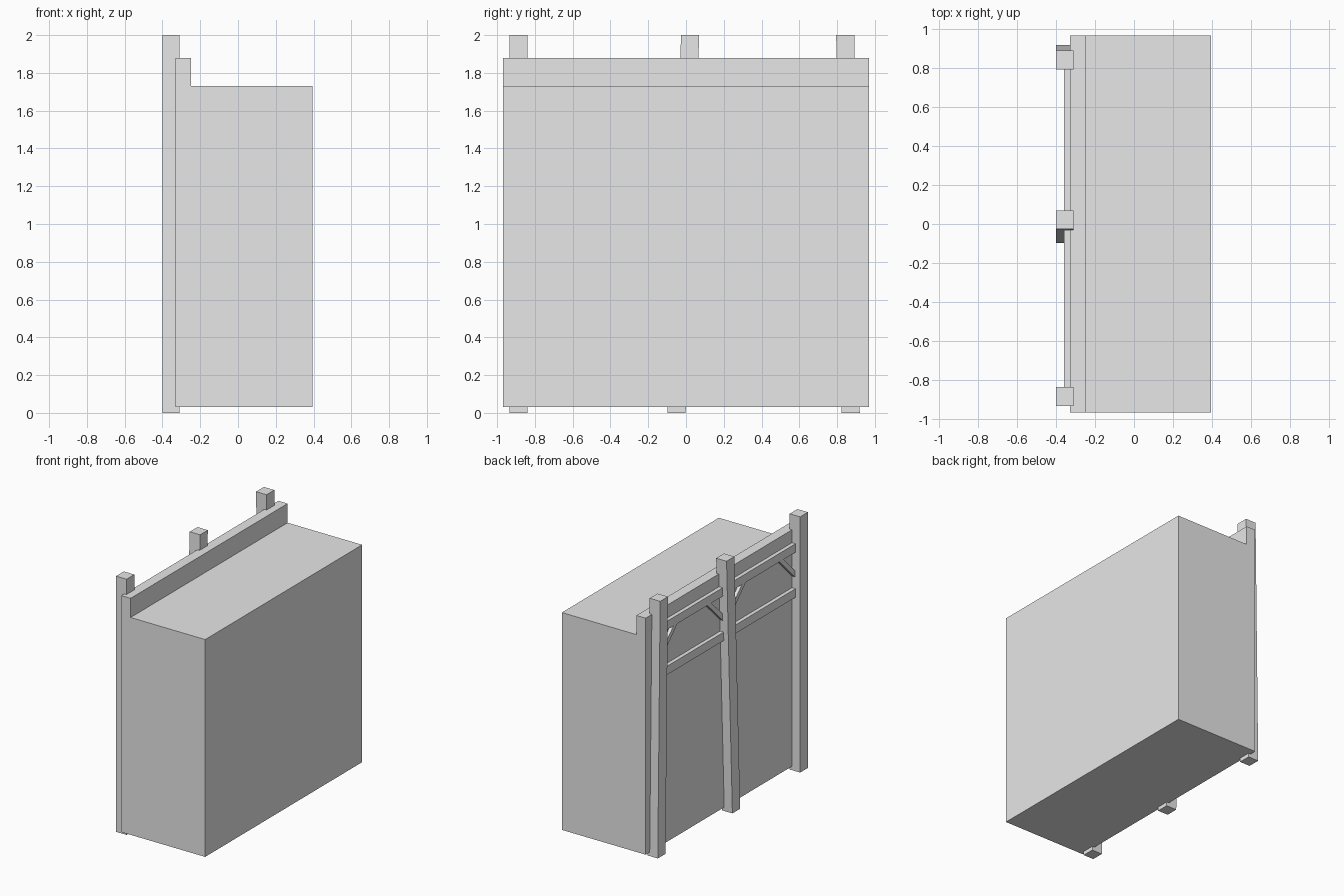
import bpy

cube = bpy.data.objects.get("Cube")
if cube:
    bpy.data.objects.remove(cube, do_unlink=True)

grey = bpy.data.materials.new("plain_grey")
grey.use_nodes = True
grey.diffuse_color = (0.8, 0.8, 0.8, 1)
grey.node_tree.nodes["Principled BSDF"].inputs["Base Color"].default_value = (0.8, 0.8, 0.8, 1)


def prism(name, start, end):
    """Join two matching outlines into a closed flat-faced solid."""
    n = len(start)
    faces = [tuple(range(n))[::-1], tuple(range(n, 2 * n))]
    faces += [(i, (i + 1) % n, n + (i + 1) % n, n + i) for i in range(n)]
    mesh = bpy.data.meshes.new(name)
    mesh.from_pydata(list(start) + list(end), [], faces)
    mesh.materials.append(grey)
    obj = bpy.data.objects.new(name, mesh)
    bpy.context.collection.objects.link(obj)
    return obj


def side_panel(name, outline, x0, x1):
    """Extrude a (y, z) outline along x."""
    return prism(name, [(x0, y, z) for y, z in outline], [(x1, y, z) for y, z in outline])


# Building block with a raised parapet along the facade
profile = [(-0.33, 0.03), (0.395, 0.03), (0.395, 1.73), (-0.25, 1.73), (-0.25, 1.88), (-0.33, 1.88)]
HALF = 0.97
prism("building_body", [(x, HALF, z) for x, z in profile], [(x, -HALF, z) for x, z in profile])


# Square posts, two of them leaning
def square(y, z, half=0.048):
    return [(-0.4, y - half, z), (-0.31, y - half, z), (-0.31, y + half, z), (-0.4, y + half, z)]


posts = {"right_post": (-0.887, -0.887), "middle_post": (-0.05, 0.022), "left_post": (0.872, 0.843)}
for name, (foot, top) in posts.items():
    prism(name, square(foot, 0), square(top, 2))


def post_y(name, z):
    foot, top = posts[name]
    return foot + (top - foot) * z / 2


# Horizontal rails and diagonal corner braces in each bay
for bay, a, b in (("right", "right_post", "middle_post"), ("left", "middle_post", "left_post")):
    for level, z in (("lower", 1.36), ("upper", 1.712)):
        y0, y1 = post_y(a, z), post_y(b, z)
        side_panel(f"{bay}_{level}_rail", [(y0, z), (y1, z), (y1, z + 0.067), (y0, z + 0.067)], -0.36, -0.32)
    for side, post, d in (("right", a, 1), ("left", b, -1)):
        y = post_y(post, 1.52) + d * 0.04
        outline = [(y, 1.51), (y + d * 0.21, 1.72), (y + d * 0.16, 1.72), (y, 1.56)]
        side_panel(f"{bay}_bay_{side}_brace", outline[::d], -0.355, -0.32)
